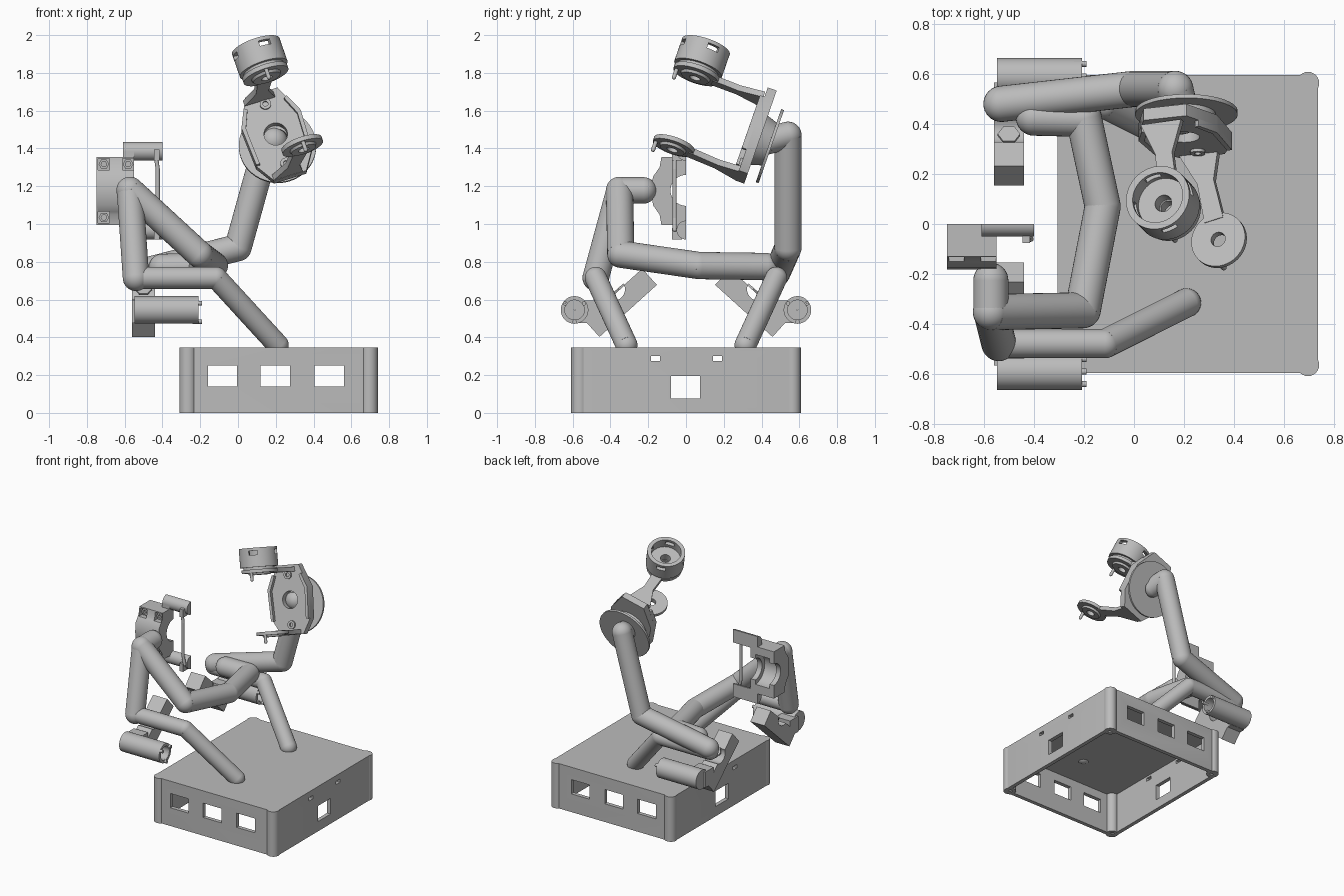
import bpy, bmesh, math
from mathutils import Matrix, Vector

if "Cube" in bpy.data.objects:
    bpy.data.objects.remove(bpy.data.objects["Cube"])

grey = bpy.data.materials.new("plain_grey")
grey.diffuse_color = (0.5, 0.5, 0.5, 1)
grey.use_nodes = True
grey.node_tree.nodes["Principled BSDF"].inputs["Base Color"].default_value = grey.diffuse_color


def finish(name, bm, M=Matrix()):
    bmesh.ops.recalc_face_normals(bm, faces=bm.faces)
    bm.transform(M)
    me = bpy.data.meshes.new(name)
    bm.to_mesh(me)
    bm.free()
    me.materials.append(grey)
    ob = bpy.data.objects.new(name, me)
    bpy.context.collection.objects.link(ob)
    return ob


def frame(origin, z, x):
    """Matrix with local z along z and local x near x."""
    z = Vector(z).normalized()
    x = Vector(x)
    x = (x - x.dot(z) * z).normalized()
    m = Matrix((x, z.cross(x), z)).transposed().to_4x4()
    m.translation = Vector(origin)
    return m


def circle(r, n=40, cx=0, cy=0, a0=0, a1=2 * math.pi, closed=True):
    k = n if closed else n - 1
    return [(cx + r * math.cos(a0 + (a1 - a0) * i / k),
             cy + r * math.sin(a0 + (a1 - a0) * i / k)) for i in range(n)]


def prism(name, pts, z0, z1, M=Matrix()):
    bm = bmesh.new()
    low = [bm.verts.new((x, y, z0)) for x, y in pts]
    high = [bm.verts.new((x, y, z1)) for x, y in pts]
    bm.faces.new(low)
    bm.faces.new(high)
    n = len(pts)
    for i in range(n):
        j = (i + 1) % n
        bm.faces.new((low[i], low[j], high[j], high[i]))
    return finish(name, bm, M)


def block(name, x0, x1, y0, y1, z0, z1, M=Matrix()):
    return prism(name, [(x0, y0), (x1, y0), (x1, y1), (x0, y1)], z0, z1, M)


def lathe(name, prof, M=Matrix(), n=48):
    """Closed (r, z) loop turned round local z."""
    bm = bmesh.new()
    rings = [[bm.verts.new((r * math.cos(2 * math.pi * i / n), r * math.sin(2 * math.pi * i / n), z))
              for r, z in prof] for i in range(n)]
    k = len(prof)
    for i in range(n):
        a, b = rings[i], rings[(i + 1) % n]
        for j in range(k):
            bm.faces.new((a[j], b[j], b[(j + 1) % k], a[(j + 1) % k]))
    return finish(name, bm, M)


def tube(name, pts, r):
    """Round bar along a path with ball joints."""
    bm = bmesh.new()
    pts = [Vector(p) for p in pts]
    for p in pts:
        bmesh.ops.create_uvsphere(bm, u_segments=32, v_segments=16, radius=r,
                                  matrix=Matrix.Translation(p))
    for a, b in zip(pts, pts[1:]):
        m = Matrix.Translation((a + b) / 2) @ (b - a).to_track_quat('Z', 'Y').to_matrix().to_4x4()
        bmesh.ops.create_cone(bm, cap_ends=True, segments=32, radius1=r, radius2=r,
                              depth=(b - a).length, matrix=m)
    return finish(name, bm)


def cut(ob, cutters):
    for c in cutters:
        m = ob.modifiers.new("cut", 'BOOLEAN')
        m.operation = 'DIFFERENCE'
        m.solver = 'EXACT'
        m.object = c
        bpy.context.view_layer.objects.active = ob
        bpy.ops.object.modifier_apply(modifier=m.name)
        bpy.data.objects.remove(c)


# Hollow base box, open below, with windows through opposite walls
base = block("base_box", -0.305, 0.735, -0.595, 0.595, 0, 0.345)
bm = bmesh.new()
bm.from_mesh(base.data)
uprights = [e for e in bm.edges if abs(e.verts[0].co.z - e.verts[1].co.z) > 0.1]
bmesh.ops.bevel(bm, geom=uprights, offset=0.04, segments=6, profile=0.5, affect='EDGES')
bm.to_mesh(base.data)
bm.free()
cuts = [block("c", -0.275, 0.705, -0.565, 0.565, -0.1, 0.315)]
cuts += [block("c", x, x + 0.155, -1, 1, 0.14, 0.25) for x in (-0.16, 0.12, 0.405)]
cuts += [block("c", -1, 1, -0.08, 0.075, 0.075, 0.195)]
cuts += [block("c", -1, 1, y, y + 0.048, 0.275, 0.3) for y in (-0.185, 0.143)]
cut(base, cuts)
for x in (-0.265, 0.695):
    for y in (-0.563, 0.563):
        lathe("corner_post", [(0.018, 0), (0.045, 0), (0.045, 0.345), (0.001, 0.345), (0.001, 0.05), (0.018, 0.05)],
              Matrix.Translation((x, y, 0)), 24)

# Legs, clamp brackets and barrels, mirrored front to back
for s in (-1, 1):
    tube("leg", [(0.21, 0.315 * s, 0.36), (-0.115, 0.478 * s, 0.715), (-0.54, 0.478 * s, 0.715)], 0.058)
    lathe("barrel", [(0.002, 0), (0.073, 0), (0.073, 0.34), (0.052, 0.34), (0.052, 0.27), (0.002, 0.27)],
          frame((-0.548, 0.59 * s, 0.545), (1, 0, 0), (0, 0, 1)))
    for dy, dz in ((-0.05, 0.035), (0.05, 0.035), (0, -0.062)):
        lathe("barrel_pin", [(0.001, 0), (0.012, 0), (0.012, 0.05), (0.001, 0.05)],
              frame((-0.24, 0.59 * s + dy, 0.545 + dz), (1, 0, 0), (0, 0, 1)), 12)
    M = frame((-0.5, 0.345 * s, 0.583), (0, s * 0.67, 0.74), (0, -s * 0.74, 0.67))
    # local z is the outward slope normal, local x runs up and inward
    br = block("clamp_bracket", -0.205, 0.205, -0.06, 0.06, -0.058, 0.058, M)
    cut(br, [prism("c", circle(0.062), -0.3, 0.3,
                   frame((-0.5, 0.385 * s, 0.655), (1, 0, 0), (0, 0, 1)))])
    prism("hex_nut", circle(0.045, 6), 0, 0.012,
          frame(M @ Vector((0.04, 0, 0.055)), M.to_3x3() @ Vector((0, 0, 1)), (1, 0, 0)))
    block("barrel_mount", -0.56, -0.44, -0.05, 0.05, -0.06, 0.06,
          Matrix.Translation((0, 0.515 * s, 0.535)))

# Arms and crossbar
tube("front_arm", [(-0.54, -0.478, 0.715), (-0.572, -0.352, 1.178), (-0.572, -0.225, 1.178)], 0.07)
tube("crossbar", [(-0.572, -0.352, 1.178), (-0.205, -0.345, 0.84), (-0.125, 0.07, 0.78),
                  (-0.2, 0.42, 0.775), (-0.4, 0.425, 0.77)], 0.072)
tube("back_arm", [(-0.53, 0.48, 0.74), (0.0, 0.54, 0.875), (0.165, 0.54, 1.47), (0.19, 0.43, 1.44)], 0.072)

# Front hand: half clamp with a grooved opening
Mx = frame((0, 0, 0), (1, 0, 0), (0, 1, 0))  # local x=y, y=z, z=x
hand = prism("half_clamp", [(0, 1.355), (-0.13, 1.355), (-0.14, 1.3), (-0.175, 1.25), (-0.182, 1.18), (-0.175, 1.1),
                            (-0.14, 1.05), (-0.13, 0.995), (0, 0.995)], -0.748, -0.55, Mx)
cut(hand, [prism("c", circle(0.082, 40, 0, 1.178), -1, 0, Mx),
           prism("c", circle(0.115, 40, 0, 1.178), -0.71, -0.59, Mx)]
    + [block("c", x - 0.03, x + 0.03, -0.3, -0.1, z - 0.03, z + 0.03)
       for x in (-0.71, -0.582) for z in (1.035, 1.317)])
for x in (-0.71, -0.582):
    for z in (1.035, 1.317):
        lathe("clamp_nut", [(0.015, 0), (0.028, 0), (0.028, 0.02), (0.015, 0.02)],
              frame((x, -0.1, z), (0, -1, 0), (1, 0, 0)), 6)
for z in (0.968, 1.385):
    prism("half_rod", circle(0.05, 20, 0, z, math.pi / 2, 1.5 * math.pi, False), -0.61, -0.4, Mx)
    block("rod_web", -0.61, -0.55, -0.05, 0, min(z, 1.178 + (z - 1.178) * 0.75), max(z, 1.178 + (z - 1.178) * 0.75))
    block("rod_hook", -0.445, -0.415, -0.075, -0.02, z - 0.05, z + 0.01)
tube("link_rod", [(-0.412, -0.06, 0.97), (-0.425, -0.06, 1.03), (-0.425, -0.06, 1.29), (-0.435, -0.06, 1.36)], 0.011)

# Back hand: tilted palm plate, round flange and two fingers
U = Vector((-0.31, 0.31, 0.89)).normalized()
N = Vector((0, -0.94, 0.33))
N = (N - N.dot(U) * U).normalized()
W = U.cross(N)
P = frame((0.2, 0.38, 1.465), N, W)  # local x = width, y = length
oct_pts = [(-0.09, -0.245), (0.09, -0.245), (0.155, -0.14), (0.165, 0.08), (0.09, 0.245),
           (-0.09, 0.245), (-0.165, 0.08), (-0.155, -0.14)]
palm = prism("palm_plate", oct_pts, -0.015, 0.035, P)
cut(palm, [prism("c", circle(0.062), -0.2, 0.2, P)])
for s in (-1, 1):
    prism("palm_lip", [(s * 0.135, -0.14), (s * 0.155, -0.14), (s * 0.165, 0.08), (s * 0.12, 0.18),
                       (s * 0.102, 0.17), (s * 0.143, 0.07)], 0.03, 0.06, P)
    lathe("palm_screw", [(0.014, 0), (0.03, 0), (0.03, 0.012), (0.014, 0.012)],
          P @ Matrix.Translation((0, 0.175 * s, 0.035)), 20)
lathe("wrist_collar", [(0.062, 0), (0.14, 0), (0.12, -0.06), (0.062, -0.06)], P @ Matrix.Translation((0, -0.02, -0.01)))
lathe("wrist_flange", [(0.06, 0), (0.205, 0), (0.205, -0.016), (0.06, -0.016)],
      P @ Matrix.Translation((0, -0.03, -0.07)))


def finger(name, tip, root, r):
    """Flat tapered bar ending in a pierced disc."""
    tip, root = Vector(tip), Vector(root)
    M = frame(tip, U, root - tip)
    L = (root - tip).length
    prism(name, [(r * 0.75, -0.04), (L * 0.65, -0.035), (L, -0.085), (L + 0.01, 0.085),
                 (L * 0.65, 0.035), (r * 0.75, 0.04)], -0.016, 0.016, M)
    lathe(name + "_disc", [(0.03, -0.026), (r * 0.6, -0.026), (r * 0.65, -0.012), (r, -0.012),
                           (r, 0.012), (0.03, 0.012)], M)
    tube(name + "_pin", [tip + 0.85 * r * N - 0.06 * U, tip + 0.85 * r * N], 0.011)


finger("upper_finger", (0.145, 0.055, 1.795), (0.11, 0.40, 1.67), 0.125)
finger("lower_finger", (0.34, -0.065, 1.415), (0.26, 0.29, 1.275), 0.113)

# Cup on the upper finger, open at the top
C = frame(Vector((0.145, 0.055, 1.795)) + 0.028 * U, U, W)
cup = lathe("cup", [(0.035, 0), (0.133, 0), (0.133, 0.135), (0.105, 0.135), (0.105, 0.06), (0.035, 0.06)], C)
cut(cup, [block("c", -0.032, 0.032, -0.2, 0.2, 0.085, 0.115, C @ Matrix.Rotation(a, 4, 'Z'))
          for a in (0.3, 0.3 + math.pi / 2)])
lathe("cup_neck", [(0.03, -0.02), (0.112, -0.02), (0.112, 0.002), (0.03, 0.002)], C)

# Smooth round surfaces, keep edges sharp
bpy.ops.object.select_all(action='DESELECT')
for ob in bpy.context.scene.objects:
    ob.select_set(True)
    bpy.context.view_layer.objects.active = ob
bpy.ops.object.shade_smooth_by_angle(angle=math.radians(32))
